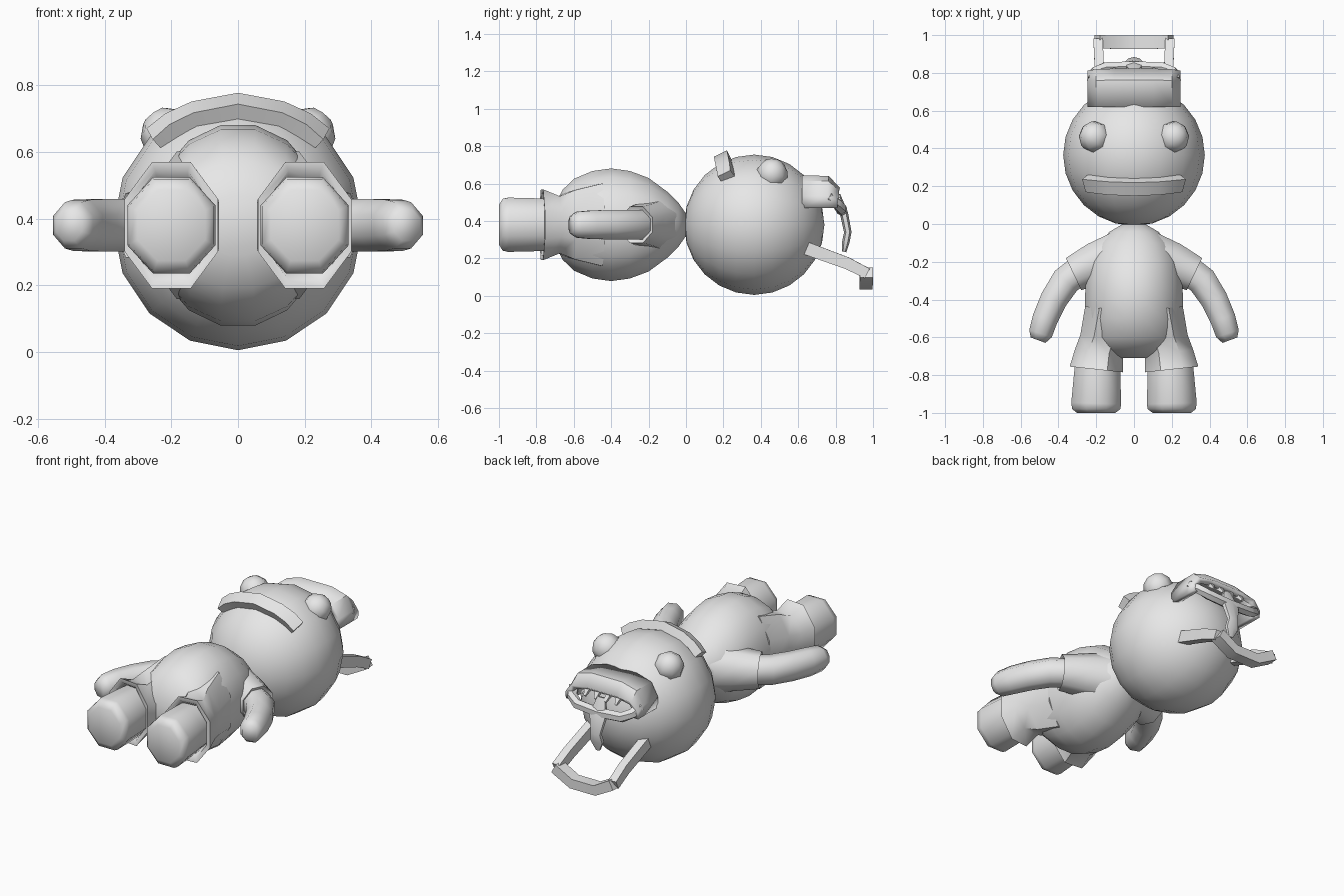
import bpy, bmesh, math
from mathutils import Vector

cube = bpy.data.objects.get("Cube")
if cube:
    bpy.data.objects.remove(cube, do_unlink=True)

grey = bpy.data.materials.new("plain_grey")
grey.use_nodes = True
grey.diffuse_color = (0.8, 0.8, 0.8, 1)
grey.node_tree.nodes["Principled BSDF"].inputs["Base Color"].default_value = (0.8, 0.8, 0.8, 1)

MID = 0.38  # height of the body axis
UP = Vector((0, 0, 1))


def finish(name, bm, angle=50):
    bmesh.ops.recalc_face_normals(bm, faces=bm.faces)
    mesh = bpy.data.meshes.new(name)
    bm.to_mesh(mesh)
    bm.free()
    mesh.materials.append(grey)
    obj = bpy.data.objects.new(name, mesh)
    bpy.context.collection.objects.link(obj)
    bpy.ops.object.select_all(action='DESELECT')
    obj.select_set(True)
    bpy.context.view_layer.objects.active = obj
    bpy.ops.object.shade_smooth_by_angle(angle=math.radians(angle))
    return obj


def tube(name, path, sides=8, axis=None, hint=UP, angle=50):
    """Loft ellipses along a path of (point, half width, half height)."""
    bm = bmesh.new()
    points = [Vector(p) for p, _, _ in path]
    rings = []
    for i, (_, wide, high) in enumerate(path):
        nxt, prev = points[min(i + 1, len(path) - 1)], points[max(i - 1, 0)]
        d = Vector(axis) if axis else nxt - prev
        d.normalize()
        u = d.cross(hint).normalized()
        v = u.cross(d)
        ring = []
        for k in range(sides):
            a = math.tau * (k + 0.5) / sides
            ring.append(bm.verts.new(points[i] + u * wide * math.cos(a) + v * high * math.sin(a)))
        rings.append(ring)
    for a, b in zip(rings, rings[1:]):
        for k in range(sides):
            n = (k + 1) % sides
            bm.faces.new((a[k], a[n], b[n], b[k]))
    bm.faces.new(rings[0])
    bm.faces.new(rings[-1])
    return finish(name, bm, angle)


def ball(name, centre, radius, segments, rings, direction):
    bm = bmesh.new()
    bmesh.ops.create_uvsphere(bm, u_segments=segments, v_segments=rings, radius=radius)
    turn = UP.rotation_difference(Vector(direction).normalized()).to_matrix()
    bmesh.ops.rotate(bm, verts=bm.verts, matrix=turn)
    bmesh.ops.translate(bm, verts=bm.verts, vec=centre)
    return finish(name, bm, 60)


# head and torso
ball("head", (0, 0.365, MID), 0.375, 16, 12, (0, 1, 0))
torso = [(0, .06, .06), (-.04, .13, .12), (-.1, .19, .18), (-.2, .24, .255), (-.3, .26, .293),
         (-.4, .265, .307), (-.5, .265, .293), (-.6, .26, .25), (-.66, .23, .19), (-.71, .12, .09)]
tube("torso", [((0, y, MID), w, h) for y, w, h in torso], sides=16, angle=70)

for s, side in ((1, "left"), (-1, "right")):
    # sleeve with a folded rim, and the arm
    tube(side + "_sleeve", [((s * .08, -.15, MID), .12, .15), ((s * .2, -.207, MID), .12, .125),
                            ((s * .32, -.265, MID), .102, .105), ((s * .31, -.26, MID), .088, .088)],
         axis=(s * .9, -.43, 0), angle=70)
    tube(side + "_arm", [((s * .28, -.24, MID), .085, .085), ((s * .36, -.3, MID), .085, .085),
                         ((s * .425, -.4, MID), .078, .085), ((s * .47, -.5, MID), .073, .083),
                         ((s * .495, -.58, MID), .068, .075), ((s * .508, -.615, MID), .045, .05)], angle=70)
    # trouser leg with a folded cuff, and the foot
    tube(side + "_trouser_leg", [((s * .13, -.45, MID), .14, .24), ((s * .16, -.6, MID), .135, .2),
                                 ((s * .185, -.68, MID), .14, .165), ((s * .2, -.77, MID), .153, .205),
                                 ((s * .2, -.768, MID), .128, .178), ((s * .195, -.72, MID), .12, .14)],
         axis=(s * .107, -.994, 0))
    tube(side + "_foot", [((s * .19, -.68, MID), .125, .145), ((s * .195, -.8, MID), .133, .153),
                          ((s * .2, -.95, MID), .143, .157), ((s * .2, -.98, MID), .138, .15),
                          ((s * .2, -1, MID), .11, .115)])
    # eye
    ball(side + "_eye", (s * .207, .46, .65), .086, 8, 6, (s * .21, .1, .28))

# curved lip across the face
lip = [(-.25, .215, .638), (-.2, .208, .68), (-.13, .2, .713), (0, .195, .738),
       (.13, .2, .713), (.2, .208, .68), (.25, .215, .638)]
tube("face_lip", [(p, .055, .036) for p in lip], sides=4, hint=Vector((0, -.16, .33)))

# hollow arch on top of the head
bm = bmesh.new()
half = [(.225, .47), (.228, .53), (.19, .6), (.1, .625)]
arch = half + [(-x, z) for x, z in reversed(half)]
rows = []
for y, squash in ((.62, 1), (.755, 1), (.81, .62)):
    rows.append([bm.verts.new((x, y, .47 + (z - .47) * squash)) for x, z in arch])
for a, b in zip(rows, rows[1:]):
    for k in range(len(arch) - 1):
        bm.faces.new((a[k], a[k + 1], b[k + 1], b[k]))
shell = finish("crown_arch", bm, 40)
thick = shell.modifiers.new("thickness", 'SOLIDIFY')
thick.thickness = .036
thick.offset = 0

# lip bar closing the arch opening
bar = [(-.222, .76, .53), (-.205, .805, .495), (-.15, .83, .465), (0, .835, .455),
       (.15, .83, .465), (.205, .805, .495), (.222, .76, .53)]
tube("crown_lip", [(p, .03, .03) for p in bar], sides=6)

# teeth inside the arch
for i in range(4):
    x = -.105 + .07 * i
    tube("tooth_%d" % (i + 1), [((x, .79, .565), .028, .018), ((x, .825, .525), .008, .008)], sides=4)

# hanging pull in the middle
tube("hanging_pull", [((0, .81, .54), .03, .015), ((0, .845, .44), .06, .022), ((0, .865, .34), .035, .02),
                      ((0, .855, .29), .045, .02), ((0, .845, .235), .015, .012)],
     sides=6, hint=Vector((0, 1, 0)))

# lower loop handle
for s, side in ((1, "left"), (-1, "right")):
    tube(side + "_loop_rail", [((s * .18, .6, .27), .035, .05), ((s * .185, .86, .175), .035, .045),
                               ((s * .19, .97, .12), .035, .04)], sides=4)
loop = [(-.195, .965, .125), (-.08, .962, .062), (.08, .962, .062), (.195, .965, .125)]
tube("loop_crossbar", [(p, .05, .042) for p in loop], sides=4)
